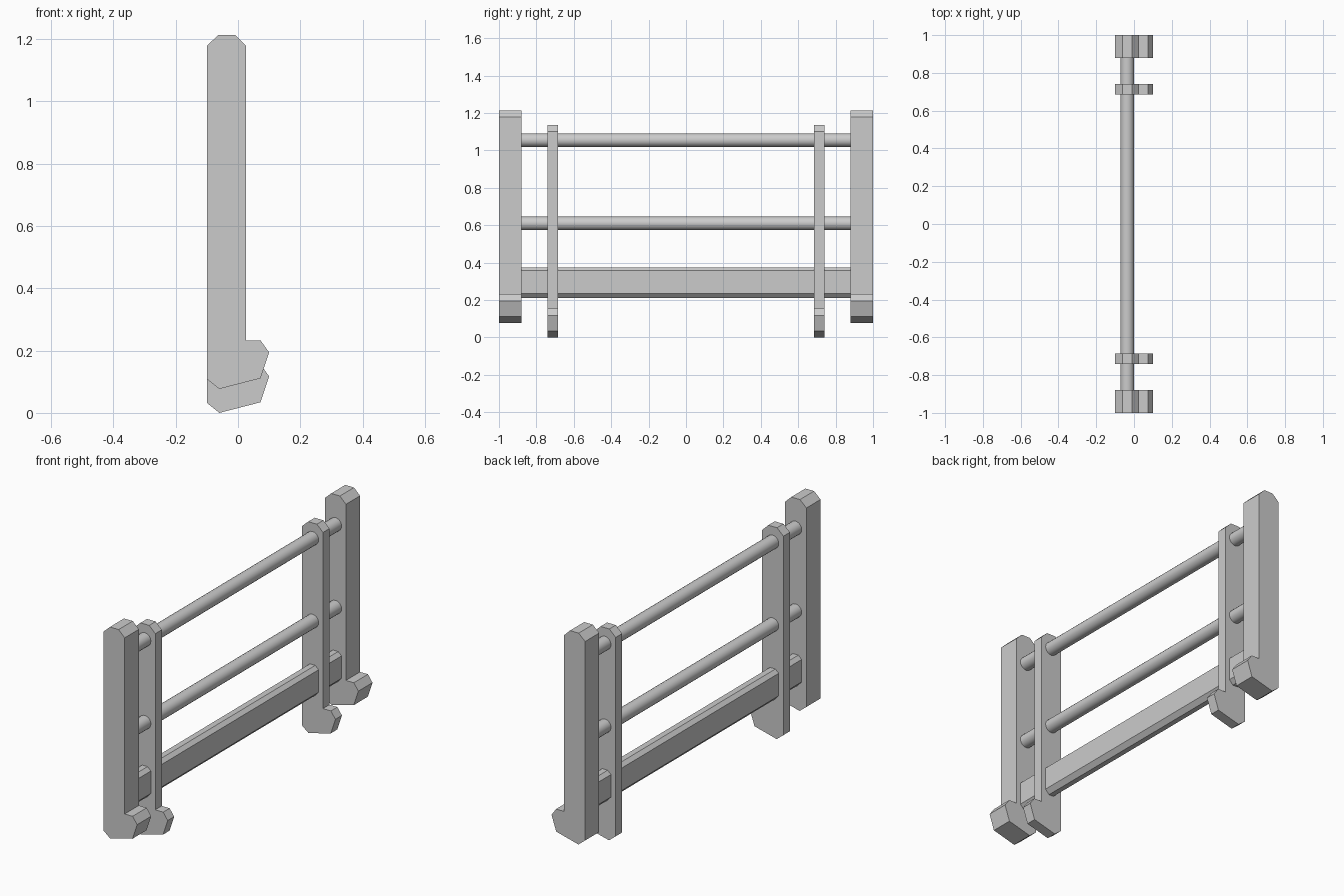
import bpy, bmesh
from math import cos, sin, pi

if "Cube" in bpy.data.objects:
    bpy.data.objects.remove(bpy.data.objects["Cube"])


def extrude_y(name, profile, y0, y1, smooth=False):
    """Extrude a closed (x, z) profile along y."""
    bm = bmesh.new()
    face = bm.faces.new([bm.verts.new((x, y0, z)) for x, z in profile])
    geom = bmesh.ops.extrude_face_region(bm, geom=[face])["geom"]
    verts = [g for g in geom if isinstance(g, bmesh.types.BMVert)]
    bmesh.ops.translate(bm, verts=verts, vec=(0, y1 - y0, 0))
    bmesh.ops.recalc_face_normals(bm, faces=bm.faces)
    mesh = bpy.data.meshes.new(name)
    bm.to_mesh(mesh)
    bm.free()
    if smooth:
        for p in mesh.polygons:
            p.use_smooth = len(p.vertices) == 4
    obj = bpy.data.objects.new(name, mesh)
    bpy.context.collection.objects.link(obj)
    return obj


# Upright with a hooked toe at its foot; z measured from the lowest point
UPRIGHT = [(-0.10, 1.102), (-0.062, 1.137), (-0.01, 1.137), (0.026, 1.102),
           (0.026, 0.155), (0.073, 0.155), (0.10, 0.117), (0.072, 0.034),
           (-0.06, 0.0), (-0.10, 0.032)]

# Thick outer posts (raised) and thin inner posts, on both sides
for part, inner, outer, lift in (("outer_post", 0.88, 1.0, 0.077),
                                 ("inner_post", 0.685, 0.74, 0.0)):
    profile = [(x, z + lift) for x, z in UPRIGHT]
    extrude_y(part + "_back", profile, inner, outer)
    extrude_y(part + "_front", profile, -outer, -inner)

# Two round rails, ending inside the outer posts
CX, R, SIDES = -0.036, 0.036, 20
for name, z in (("top_rail", 1.055), ("middle_rail", 0.61)):
    circle = [(CX + R * cos(2 * pi * i / SIDES), z + R * sin(2 * pi * i / SIDES))
              for i in range(SIDES)]
    extrude_y(name, circle, -0.89, 0.89, smooth=True)

# Flat bottom beam with chamfered edges
BEAM = [(-0.072, 0.236), (-0.05, 0.212), (-0.022, 0.212), (0.0, 0.236),
        (0.0, 0.357), (-0.02, 0.375), (-0.052, 0.375), (-0.072, 0.357)]
extrude_y("bottom_beam", BEAM, -0.89, 0.89)
